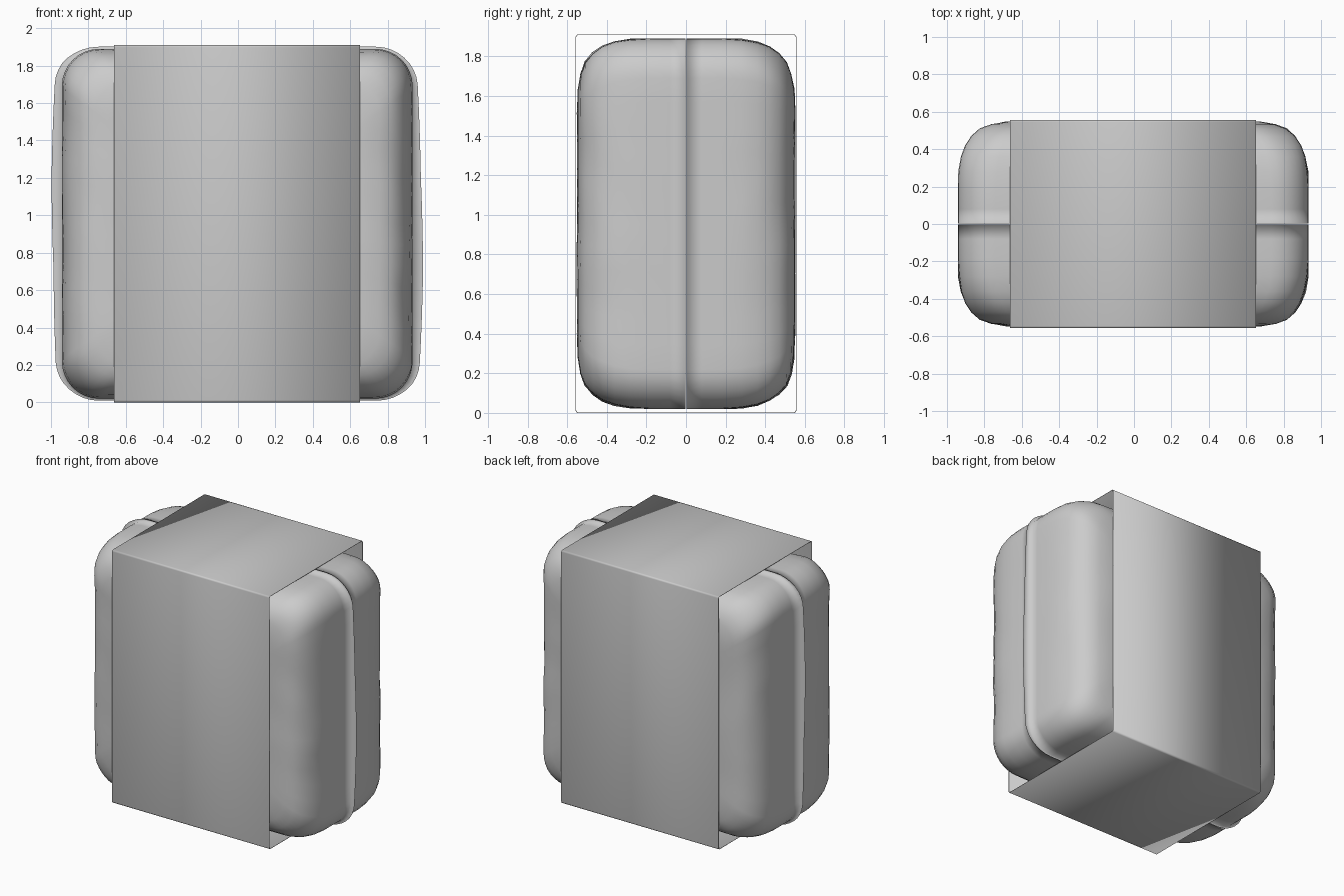
import bpy, bmesh, math, random
from mathutils import Vector, noise

if "Cube" in bpy.data.objects:
    bpy.data.objects.remove(bpy.data.objects["Cube"])

random.seed(4)
HX, HZ, CX, CZ = 0.938, 0.935, -0.004, 0.955


def outline(inset, radius):
    """Rounded rectangle in x-z as (x, z) offsets from the centre."""
    hx, hz = HX - inset, HZ - inset
    r = min(radius, hx * 0.9, hz * 0.9)
    corners = [(hx - r, hz - r), (r - hx, hz - r), (r - hx, r - hz), (hx - r, r - hz)]
    pts = []
    for i, (cx, cz) in enumerate(corners):
        arc = []
        for k in range(9):
            a = math.pi / 2 * (i + k / 8)
            arc.append((cx + r * math.cos(a), cz + r * math.sin(a)))
        pts += arc
        # straight side to the next corner
        a2 = math.pi / 2 * (i + 1)
        nx, nz = corners[(i + 1) % 4]
        end = (nx + r * math.cos(a2), nz + r * math.sin(a2))
        for k in range(1, 12):
            t = k / 12
            pts.append((arc[-1][0] + (end[0] - arc[-1][0]) * t,
                        arc[-1][1] + (end[1] - arc[-1][1]) * t))
    return pts


# one shared ragged edge so both halves meet along the seam
base = outline(0, 0.2)
jitter = [random.uniform(-0.008, 0.012) if i % 4 == 0 else None for i in range(len(base))]
for i, j in enumerate(jitter):
    if j is None:
        a, b = jitter[i - i % 4], jitter[(i - i % 4 + 4) % len(base)]
        jitter[i] = a + (b - a) * (i % 4) / 4


def seam_edge():
    pts = []
    for (x, z), j in zip(base, jitter):
        bow = 0.02 + 0.03 * max(0, 1 - (z / 0.9) ** 2)
        side = min(1, max(0, (abs(x) - 0.7) / 0.2))
        pts.append((x + math.copysign(side * (bow + j), x),
                    z * 1.012))
    return pts


def cushion_half(name, s):
    # (depth, inset, corner radius) from the seam out to the face
    layers = [(0.003, 0, .2), (0.08, 0, .2), (0.18, 0, .2), (0.28, .006, .2),
              (0.36, .02, .2), (0.42, .042, .2), (0.47, .075, .19), (0.51, .12, .18),
              (0.532, .18, .16), (0.545, .26, .14), (0.55, .38, .12),
              (0.55, .58, .1), (0.55, .8, .06)]
    rings = [(0.002, seam_edge())] + [(y, outline(i, r)) for y, i, r in layers]
    bm = bmesh.new()
    loops = []
    for n, (y, pts) in enumerate(rings):
        loop = []
        for x, z in pts:
            p = Vector((x + CX, s * y, z + CZ))
            if n > 3:  # soft wrinkles
                w = noise.noise(p * 4.5) * 0.009
                p += Vector((x, 0, z)).normalized() * w
                p.y = s * min(abs(p.y + s * w * 0.6), 0.553)
            loop.append(bm.verts.new(p))
        loops.append(loop)
    for a, b in zip(loops, loops[1:]):
        for i in range(len(a)):
            j = (i + 1) % len(a)
            bm.faces.new((a[i], a[j], b[j], b[i]))
    bm.faces.new(loops[-1])
    bmesh.ops.recalc_face_normals(bm, faces=bm.faces)
    # the outer face must point away from the seam
    bm.faces.ensure_lookup_table()
    if bm.faces[-1].normal.y * s < 0:
        bmesh.ops.reverse_faces(bm, faces=bm.faces)
    mesh = bpy.data.meshes.new(name)
    bm.to_mesh(mesh)
    bm.free()
    mesh.shade_smooth()
    bpy.context.collection.objects.link(bpy.data.objects.new(name, mesh))


# soft cushion: front and back halves joined at a thin flared seam
cushion_half("front_cushion_half", -1)
cushion_half("back_cushion_half", 1)

# open-ended sleeve wrapped around the cushion
bpy.ops.mesh.primitive_cube_add(size=1, location=(-0.005, 0, 0.955))
sleeve = bpy.context.object
sleeve.name = "sleeve"
sleeve.scale = (1.315, 1.114, 1.91)
bpy.ops.object.transform_apply(location=False, rotation=False, scale=True)
bm = bmesh.new()
bm.from_mesh(sleeve.data)
bmesh.ops.delete(bm, geom=[f for f in bm.faces if abs(f.normal.x) > 0.9], context='FACES_ONLY')
long_edges = [e for e in bm.edges if len(e.link_faces) == 2]
bmesh.ops.bevel(bm, geom=long_edges, offset=0.012, segments=3, affect='EDGES', profile=0.5)
bm.to_mesh(sleeve.data)
bm.free()
thick = sleeve.modifiers.new("paper thickness", 'SOLIDIFY')
thick.thickness = 0.003
thick.offset = -1
bpy.ops.object.shade_smooth_by_angle(angle=math.radians(40))
